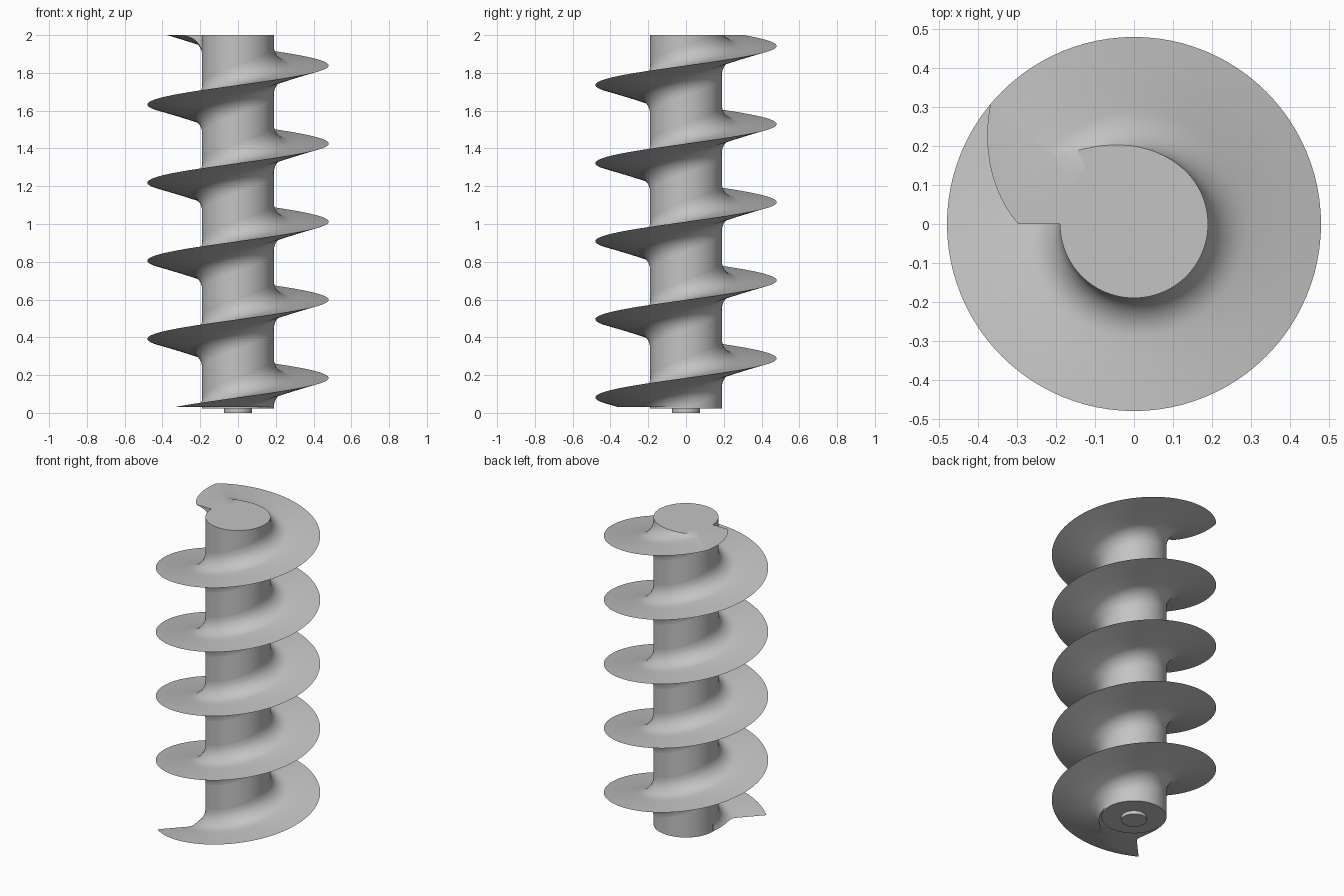
import bpy, bmesh
from math import sin, cos, atan, pi, radians, tan, sqrt

if "Cube" in bpy.data.objects:
    bpy.data.objects.remove(bpy.data.objects["Cube"])

CORE_R, RIM_R, PITCH, RIM_Z = 0.19, 0.48, 0.4135, 0.185
FILLET, SLOPE = 0.1, 0.25
CLIP_LOW, CLIP_HIGH = 0.032, 2.0
STEPS_PER_TURN, TURNS = 96, 5

steel = bpy.data.materials.new("steel grey")
steel.use_nodes = True
GREY = (0.55, 0.55, 0.55, 1)
steel.diffuse_color = GREY
steel.node_tree.nodes["Principled BSDF"].inputs["Base Color"].default_value = GREY


def finish(obj, name):
    obj.name = obj.data.name = name
    obj.data.materials.append(steel)
    bpy.ops.object.select_all(action="DESELECT")
    obj.select_set(True)
    bpy.context.view_layer.objects.active = obj
    bpy.ops.object.shade_smooth_by_angle(angle=radians(35))


def cylinder(name, radius, low, high):
    bpy.ops.mesh.primitive_cylinder_add(vertices=96, radius=radius, depth=high - low,
                                        location=(0, 0, (low + high) / 2))
    finish(bpy.context.object, name)


def flight_section(n=9):
    """Radius and height pairs: flat top, sharp rim, sloped underside, round fillets."""
    cx = CORE_R + FILLET
    top = [(cx - FILLET * cos(a), FILLET - FILLET * sin(a))
           for a in (pi / 2 * i / n for i in range(n + 1))]
    tilt = atan(SLOPE)
    reach = FILLET / tan((pi / 2 + tilt) / 2)
    cz = -SLOPE * (RIM_R - CORE_R) - reach
    sweep = pi / 2 - tilt
    under = [(cx - FILLET * cos(a), cz + FILLET * sin(a))
             for a in (sweep * (1 - i / n) for i in range(n + 1))]
    mid = [(0.35, 0), (0.42, 0), (RIM_R, 0), (0.42, -SLOPE * 0.06), (0.35, -SLOPE * 0.13)]
    inner = CORE_R - 0.02
    return [(inner, FILLET)] + top + mid + under + [(inner, cz)]


# Shaft and end spigot
cylinder("shaft", CORE_R, 0.022, 2.0)
cylinder("end_spigot", 0.075, 0.0, 0.03)

# Spiral flight: the section swept up a helix
bm = bmesh.new()
section = flight_section()
rings = []
for i in range(STEPS_PER_TURN * TURNS + 1):
    angle = -pi + 2 * pi * i / STEPS_PER_TURN
    lift = RIM_Z + PITCH * angle / (2 * pi)
    rings.append([bm.verts.new((r * cos(angle), r * sin(angle), lift + z)) for r, z in section])
for a, b in zip(rings, rings[1:]):
    for j in range(len(section)):
        k = (j + 1) % len(section)
        bm.faces.new((a[j], a[k], b[k], b[j]))
bm.faces.new(rings[0])
bm.faces.new(rings[-1][::-1])

# Trim both ends level and cap the cuts
for height, up in ((CLIP_LOW, -1), (CLIP_HIGH, 1)):
    geom = bm.verts[:] + bm.edges[:] + bm.faces[:]
    cut = bmesh.ops.bisect_plane(bm, geom=geom, plane_co=(0, 0, height),
                                 plane_no=(0, 0, up), clear_outer=True)
    edges = [e for e in cut["geom_cut"] if isinstance(e, bmesh.types.BMEdge)]
    bmesh.ops.holes_fill(bm, edges=edges, sides=0)
bmesh.ops.recalc_face_normals(bm, faces=bm.faces[:])
bmesh.ops.triangulate(bm, faces=[f for f in bm.faces if len(f.verts) > 4])

mesh = bpy.data.meshes.new("spiral_flight")
bm.to_mesh(mesh)
bm.free()
flight = bpy.data.objects.new("spiral_flight", mesh)
bpy.context.collection.objects.link(flight)
finish(flight, "spiral_flight")
